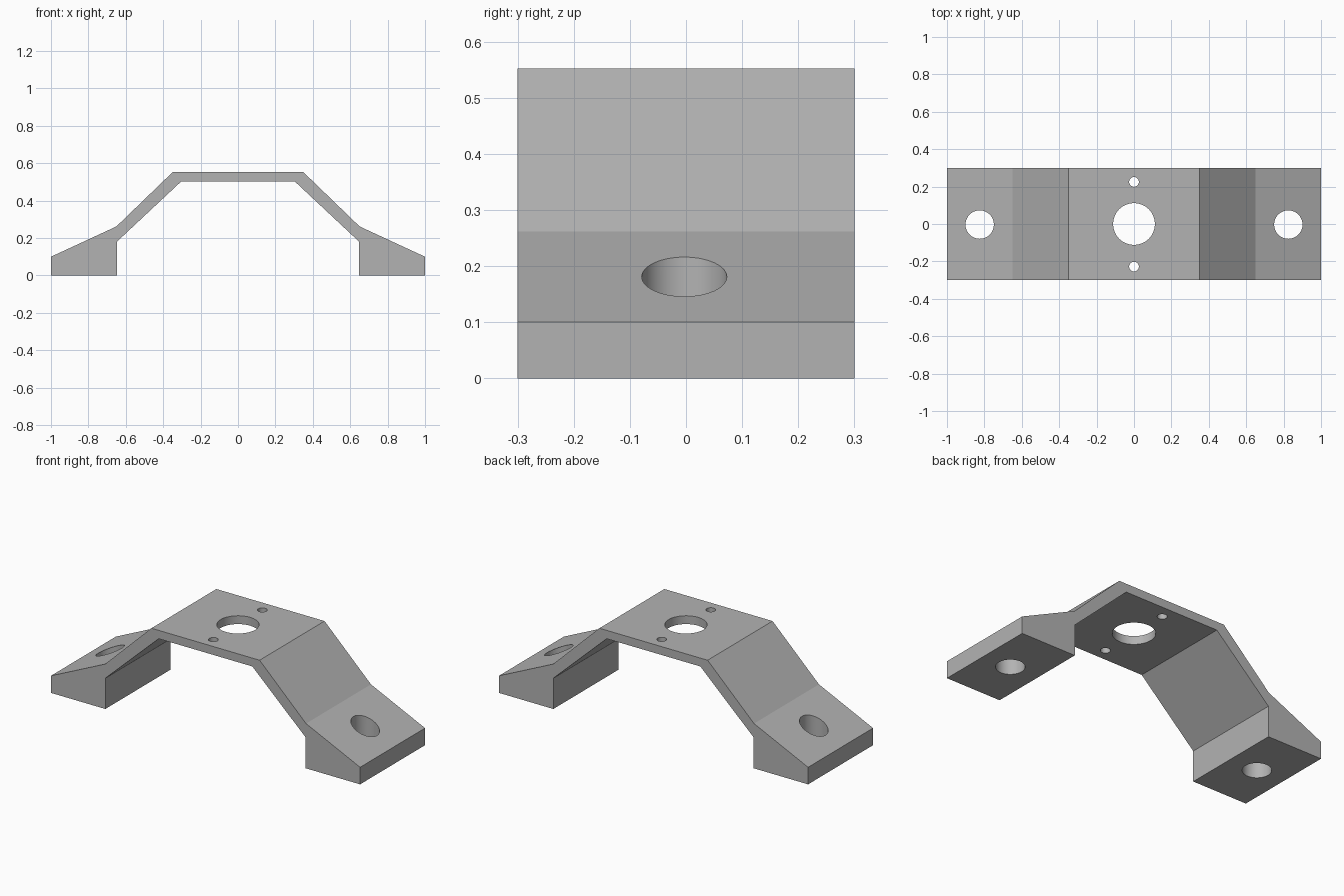
import bpy
import bmesh

cube = bpy.data.objects.get("Cube")
if cube:
    bpy.data.objects.remove(cube, do_unlink=True)

# Plain grey metal
grey = bpy.data.materials.new("grey metal")
grey.use_nodes = True
colour = (0.45, 0.45, 0.45, 1)
grey.diffuse_color = colour
grey.node_tree.nodes["Principled BSDF"].inputs["Base Color"].default_value = colour

HALF_DEPTH = 0.3


def add_object(name, bm):
    bmesh.ops.recalc_face_normals(bm, faces=bm.faces)
    mesh = bpy.data.meshes.new(name)
    bm.to_mesh(mesh)
    bm.free()
    mesh.materials.append(grey)
    obj = bpy.data.objects.new(name, mesh)
    bpy.context.collection.objects.link(obj)
    return obj


# Bracket: half profile mirrored in x, extruded front to back
half = [(1, 0), (1, 0.1), (0.65, 0.262), (0.35, 0.552)]
inner = [(0.303, 0.503), (0.648, 0.18), (0.648, 0)]
outline = half + [(-x, z) for x, z in reversed(half)]
outline += [(-x, z) for x, z in reversed(inner)] + inner

bm = bmesh.new()
face = bm.faces.new([bm.verts.new((x, -HALF_DEPTH, z)) for x, z in outline])
extruded = bmesh.ops.extrude_face_region(bm, geom=[face])["geom"]
verts = [v for v in extruded if isinstance(v, bmesh.types.BMVert)]
bmesh.ops.translate(bm, verts=verts, vec=(0, 2 * HALF_DEPTH, 0))
bracket = add_object("bracket", bm)

# Vertical drill holes: name, x, y, radius
holes = [
    ("centre_hole", 0, 0, 0.112),
    ("front_pin_hole", 0, -0.228, 0.026),
    ("back_pin_hole", 0, 0.225, 0.026),
    ("left_bolt_hole", 0.825, -0.003, 0.076),
    ("right_bolt_hole", -0.825, -0.003, 0.076),
]
bpy.context.view_layer.objects.active = bracket
bracket.select_set(True)
for name, x, y, radius in holes:
    bm = bmesh.new()
    bmesh.ops.create_cone(bm, cap_ends=True, segments=32,
                          radius1=radius, radius2=radius, depth=2)
    bmesh.ops.translate(bm, verts=bm.verts, vec=(x, y, 0.3))
    cutter = add_object(name + "_cutter", bm)
    cutter.hide_render = True
    cut = bracket.modifiers.new(name, "BOOLEAN")
    cut.operation = "DIFFERENCE"
    cut.solver = "EXACT"
    cut.object = cutter
    bpy.ops.object.modifier_apply(modifier=name)
    bpy.data.objects.remove(cutter, do_unlink=True)

# Round hole walls, crisp bends
bpy.ops.object.shade_smooth_by_angle(angle=0.3)
